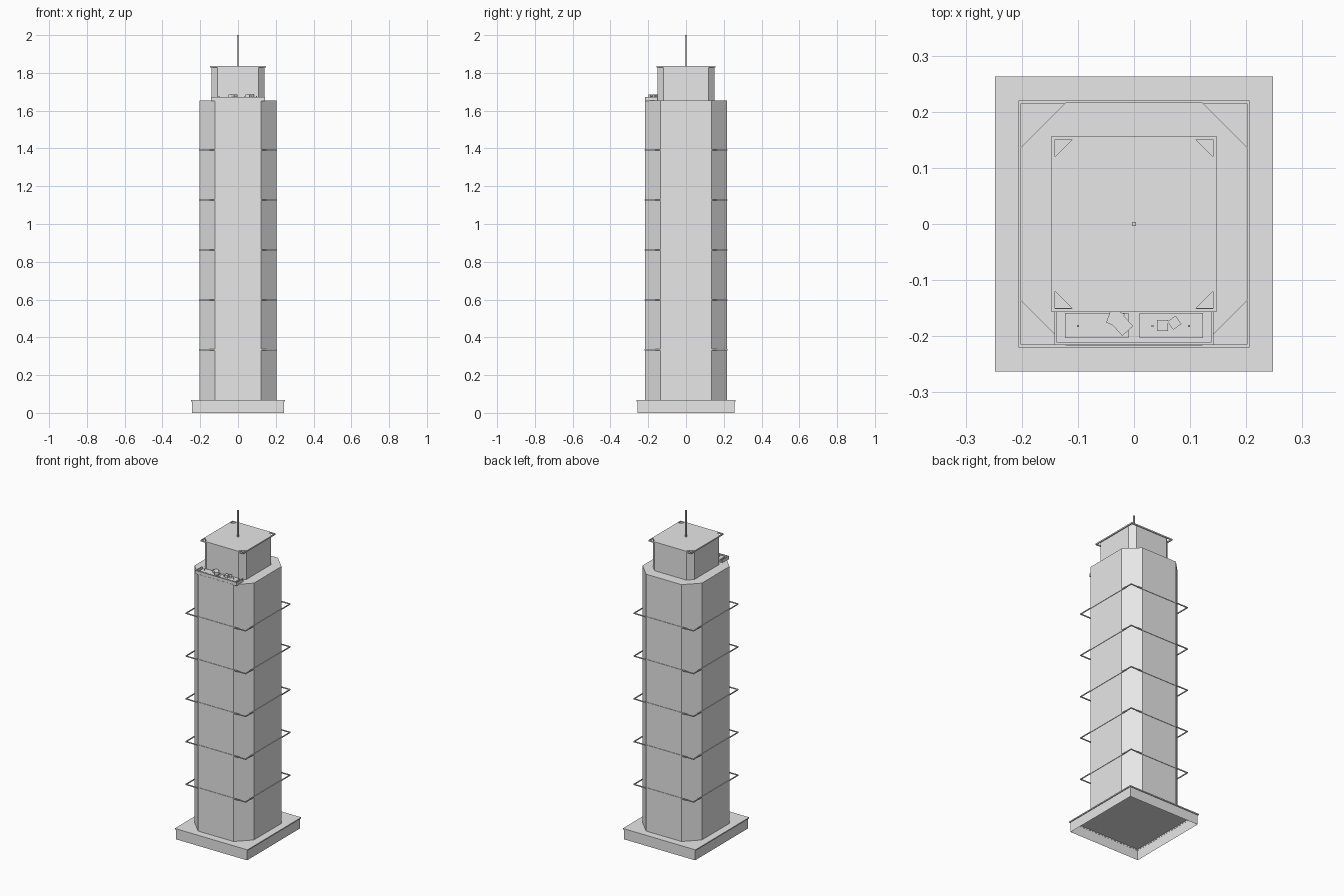
import bpy, bmesh, math
from mathutils import Matrix

if "Cube" in bpy.data.objects:
    bpy.data.objects.remove(bpy.data.objects["Cube"])

mat = bpy.data.materials.new("light grey")
mat.diffuse_color = (0.8, 0.8, 0.8, 1)
mat.use_nodes = True
mat.node_tree.nodes["Principled BSDF"].inputs["Base Color"].default_value = mat.diffuse_color


def finish(name, bm):
    bmesh.ops.recalc_face_normals(bm, faces=bm.faces)
    me = bpy.data.meshes.new(name)
    bm.to_mesh(me)
    bm.free()
    me.materials.append(mat)
    ob = bpy.data.objects.new(name, me)
    bpy.context.collection.objects.link(ob)
    return ob


def add_box(bm, x0, x1, y0, y1, z0, z1, rot=0.0):
    m = (Matrix.Translation(((x0 + x1) / 2, (y0 + y1) / 2, (z0 + z1) / 2))
         @ Matrix.Rotation(math.radians(rot), 4, 'Z')
         @ Matrix.Diagonal((x1 - x0, y1 - y0, z1 - z0, 1)))
    return bmesh.ops.create_cube(bm, size=1, matrix=m)["verts"]


def box(name, *args, **kw):
    bm = bmesh.new()
    add_box(bm, *args, **kw)
    return finish(name, bm)


def chamfered_block(name, hx, hy, c, z0, z1):
    """Rectangular prism with its four vertical corners cut at 45 degrees."""
    pts = [(hx - c, -hy), (hx, c - hy), (hx, hy - c), (hx - c, hy),
           (c - hx, hy), (-hx, hy - c), (-hx, c - hy), (c - hx, -hy)]
    bm = bmesh.new()
    f = bm.faces.new([bm.verts.new((x, y, z0)) for x, y in pts])
    top = bmesh.ops.extrude_face_region(bm, geom=[f], use_keep_orig=True)
    for v in top["geom"]:
        if isinstance(v, bmesh.types.BMVert):
            v.co.z = z1
    return finish(name, bm)


def frame(name, hx, hy, w, z0, z1):
    """Thin rectangular band with full square corners, open in the middle."""
    bm = bmesh.new()
    outer = [(-hx, -hy), (hx, -hy), (hx, hy), (-hx, hy)]
    inner = [(x - math.copysign(w, x), y - math.copysign(w, y)) for x, y in outer]
    rings = [[bm.verts.new((x, y, z)) for x, y in loop]
             for loop, z in ((outer, z0), (outer, z1), (inner, z1), (inner, z0))]
    for a, b in zip(rings, rings[1:] + rings[:1]):
        for i in range(4):
            j = (i + 1) % 4
            bm.faces.new((a[i], a[j], b[j], b[i]))
    return finish(name, bm)


# base: hollow plinth, open underneath, with a lip round the top
bm = bmesh.new()
add_box(bm, -0.243, 0.243, -0.258, 0.258, 0, 0.068)
bm.faces.ensure_lookup_table()
bottom = min(bm.faces, key=lambda f: f.calc_center_median().z)
bmesh.ops.delete(bm, geom=[bottom], context='FACES_ONLY')
finish("base", bm)
frame("base_lip", 0.248, 0.263, 0.006, 0.061, 0.068)

# main tower shaft and its square floor bands
chamfered_block("tower_shaft", 0.203, 0.217, 0.082, 0.068, 1.655)
for i in range(1, 6):
    z = 0.07 + i * 0.2643
    frame("floor_band_%d" % i, 0.206, 0.22, 0.005, z - 0.003, z + 0.003)

# upper block with roof band
chamfered_block("upper_block", 0.141, 0.152, 0.032, 1.655, 1.836)
frame("roof_band", 0.147, 0.157, 0.006, 1.828, 1.836)

# antenna
box("antenna", -0.004, 0.004, -0.004, 0.004, 1.836, 2.0)

# balcony floor and low parapet on the front
box("balcony_floor", -0.142, 0.142, -0.216, -0.15, 1.652, 1.66)
bm = bmesh.new()
add_box(bm, -0.142, 0.142, -0.216, -0.211, 1.66, 1.673)
for s in (-1, 1):
    add_box(bm, s * 0.1395 - 0.0025, s * 0.1395 + 0.0025, -0.211, -0.152, 1.66, 1.673)
finish("balcony_parapet", bm)

# two low platforms on the balcony
for n, x0 in (("left", -0.123), ("right", 0.01)):
    box("platform_" + n, x0, x0 + 0.113, -0.203, -0.159, 1.66, 1.67)

# small posts
for i, x in enumerate((-0.1, 0.033, 0.098)):
    box("post_%d" % i, x - 0.002, x + 0.002, -0.184, -0.18, 1.67, 1.677)

# small crates
for i, (x, y, s, r) in enumerate(((-0.033, -0.168, 0.026, 70), (-0.02, -0.181, 0.026, 42),
                                  (0.051, -0.181, 0.02, 0), (0.072, -0.176, 0.018, 35))):
    box("crate_%d" % i, x - s / 2, x + s / 2, y - s / 2, y + s / 2, 1.67, 1.685, rot=r)
